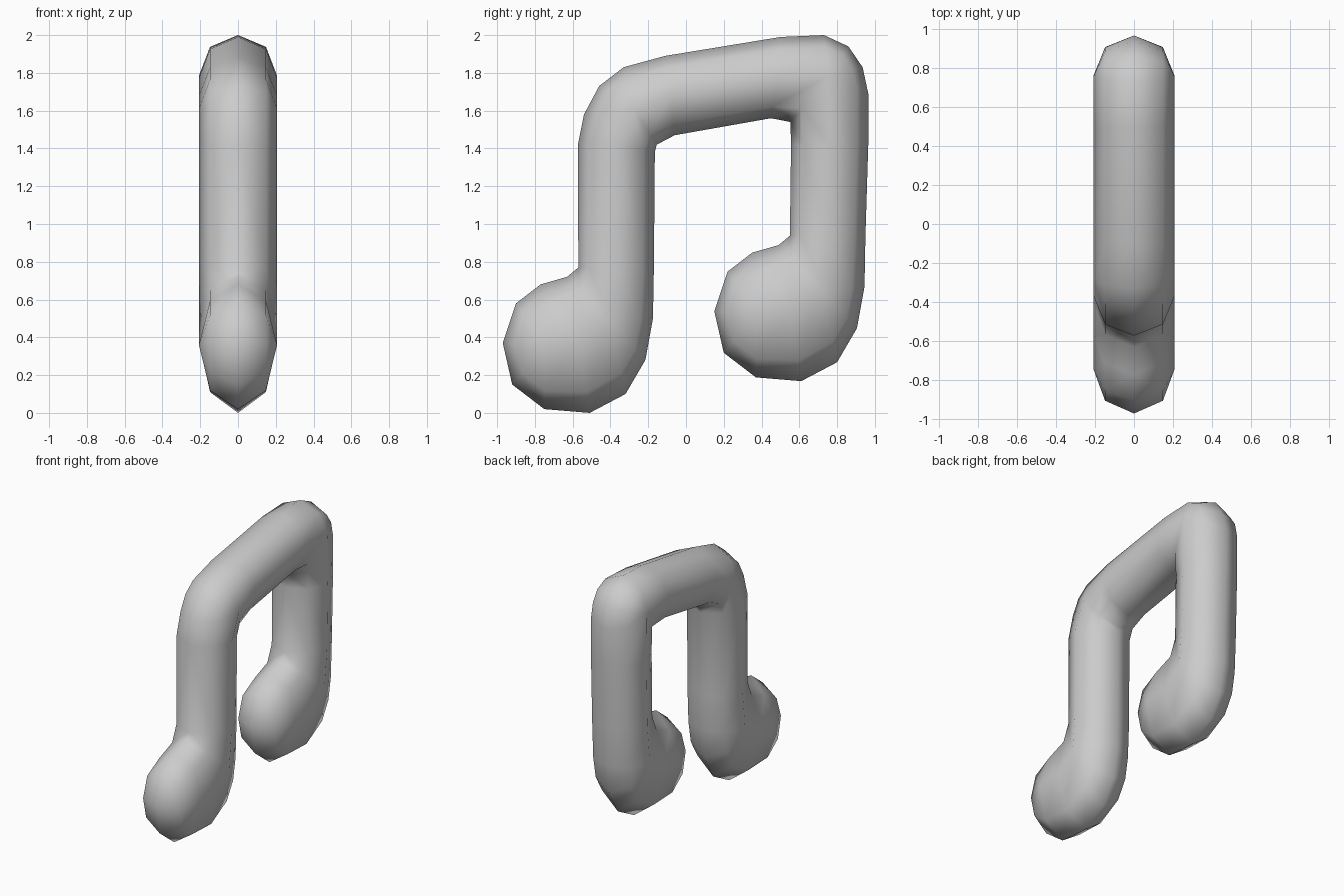
import bpy, bmesh

if "Cube" in bpy.data.objects:
    bpy.data.objects.remove(bpy.data.objects["Cube"])

HALF, MID, K = 0.207, 0.148, 0.71   # half thickness, mid-ring thickness and position

# centre line of the tube (y, z)
spine = {'A': (-.37, .77), 'B': (-.40, .48), 'C': (-.57, .38), 'D': (-.745, .36),
         'E': (-.37, 1.42), 'F': (-.28, 1.61), 'G': (-.08, 1.68),
         'H': (.48, 1.77), 'I': (.755, 1.785), 'J': (.76, 1.42)}
SHIFT = (1.12, .168)                # second note head relative to the first
for k in 'ABCD':
    spine[k.lower()] = (spine[k][0] + SHIFT[0], spine[k][1] + SHIFT[1])

# side outline, each point tied to its centre line point
head = [(-.57, .77, 'A'), (-.63, .72, 'B'), (-.77, .68, 'C'), (-.90, .58, 'D'),
        (-.97, .37, 'D'), (-.92, .15, 'D'), (-.75, .02, 'D'), (-.51, 0, 'C'),
        (-.32, .10, 'B'), (-.215, .28, 'B'), (-.175, .50, 'B'), (-.17, .77, 'A')]
head2 = [(y + SHIFT[0], z + SHIFT[1], k.lower()) for y, z, k in head]
inner = [(-.165, 1.38, 'E'), (-.155, 1.42, 'F'), (-.06, 1.47, 'G'),
         (.45, 1.56, 'H'), (.553, 1.54, 'I'), (.556, 1.42, 'J')]
outer = [(.965, 1.42, 'J'), (.965, 1.69, 'I'), (.935, 1.83, 'I'), (.86, 1.94, 'I'),
         (.73, 2.0, 'I'), (.50, 1.99, 'H'), (-.11, 1.89, 'G'), (-.33, 1.83, 'F'),
         (-.46, 1.73, 'F'), (-.54, 1.58, 'F'), (-.572, 1.42, 'E')]
outline = head + inner + head2 + outer
n = len(outline)

bm = bmesh.new()
rim = [bm.verts.new((0, y, z)) for y, z, k in outline]
# both sides: rim -> mid ring -> centre line
for s in (1, -1):
    mid = [bm.verts.new((s * MID, spine[k][0] + (y - spine[k][0]) * K,
                         spine[k][1] + (z - spine[k][1]) * K)) for y, z, k in outline]
    core = {k: bm.verts.new((s * HALF, *p)) for k, p in spine.items()}
    for i in range(n):
        j = (i + 1) % n
        bm.faces.new((rim[i], rim[j], mid[j], mid[i]))
        a, b = core[outline[i][2]], core[outline[j][2]]
        bm.faces.new((mid[i], mid[j], a) if a is b else (mid[i], mid[j], b, a))
bmesh.ops.recalc_face_normals(bm, faces=bm.faces)

mesh = bpy.data.meshes.new("music_note")
bm.to_mesh(mesh)
bm.free()
for p in mesh.polygons:
    p.use_smooth = True
note = bpy.data.objects.new("music_note", mesh)
bpy.context.collection.objects.link(note)
